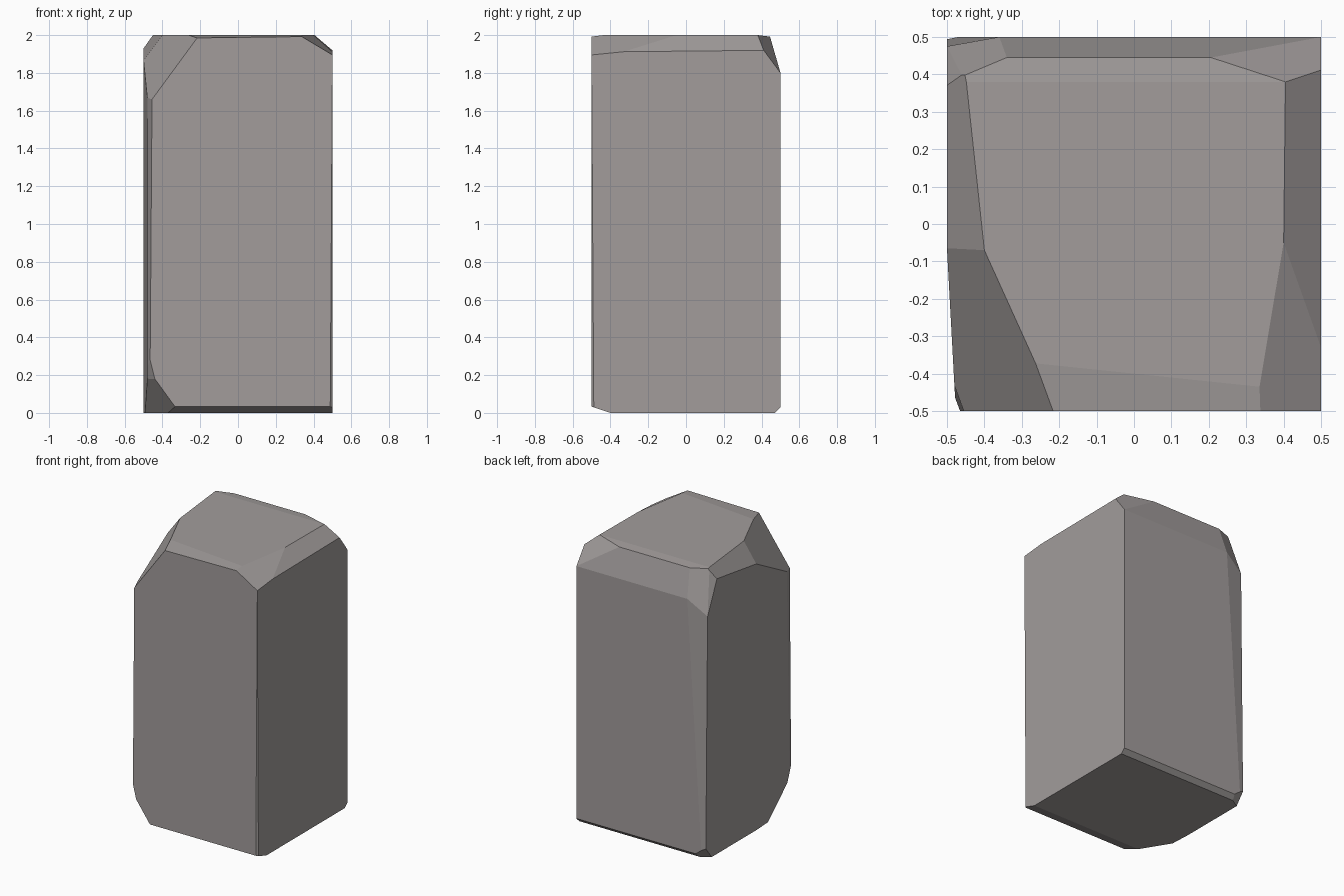
import bpy, bmesh
from mathutils import Vector

if "Cube" in bpy.data.objects:
    bpy.data.objects.remove(bpy.data.objects["Cube"])

CENTRE = Vector((0, 0, 1))

# Rough stone block, carved by planes
bm = bmesh.new()
bmesh.ops.create_cube(bm, size=1)
for v in bm.verts:
    v.co = (v.co.x, v.co.y, (v.co.z + 0.5) * 2)


def carve(p, q, r):
    """Slice off everything outside the plane through three points."""
    p, q, r = Vector(p), Vector(q), Vector(r)
    n = (q - p).cross(r - p).normalized()
    if n.dot(CENTRE - p) > 0:
        n = -n
    bmesh.ops.bisect_plane(bm, geom=bm.verts[:] + bm.edges[:] + bm.faces[:],
                           dist=1e-5, plane_co=p, plane_no=n, clear_outer=True)
    rim = [e for e in bm.edges if e.is_boundary]
    if rim:
        bmesh.ops.holes_fill(bm, edges=rim, sides=0)


# Side facets: left front turn, left front corner, left back, right front
carve((-.5, -.065, 0), (-.478, -.47, 0), (-.478, -.47, 1))
carve((-.478, -.47, 0), (-.465, -.5, .28), (-.455, -.5, 1.68))
carve((-.36, .5, 1.8), (-.47, .5, .05), (-.5, .475, 1.704))
carve((.5, -.5, 1.9), (.488, -.5, 0), (.5, -.488, 0))

# Top: gentle front and back slopes, then back chamfer
carve((0, -.4, 2), (-.22, -.5, 1.985), (.33, -.5, 1.992))
carve((0, .38, 2), (1, .38, 2), (0, .445, 1.992))
carve((0, .445, 1.992), (1, .445, 1.992), (0, .5, 1.8))

# Top right chamfer in three facets
carve((.405, .38, 2), (.4, -.05, 2), (.5, .17, 1.917))
carve((.4, -.05, 2), (.333, -.45, 2), (.5, -.45, 1.9))
carve((.405, .38, 2), (.5, .4, 1.935), (.5, .5, 1.8))

# Top left chamfer: front, middle, back corner facets
carve((-.4, -.07, 2), (-.22, -.5, 1.98), (-.475, -.48, 1.645))
carve((-.4, -.07, 2), (-.5, -.065, 1.867), (-.5, .375, 1.93))
carve((-.5, .375, 1.92), (-.5, .475, 1.704), (-.445, .42, 1.985))
carve((-.34, .445, 1.992), (-.5, .475, 1.704), (-.36, .5, 1.8))

# Bottom: front and back edges, left front corner, left back corner
carve((0, -.5, .033), (1, -.5, .033), (0, -.4, 0))
carve((0, .5, .03), (1, .5, .03), (0, .47, 0))
carve((-.335, -.5, .035), (-.44, -.5, .18), (-.5, -.19, 0))
carve((-.44, -.5, .18), (-.465, -.5, .28), (-.487, -.417, .162))
carve((-.5, .49, .076), (-.43, .485, .015), (-.5, .43, 0))

bmesh.ops.recalc_face_normals(bm, faces=bm.faces[:])
mesh = bpy.data.meshes.new("stone_block")
bm.to_mesh(mesh)
bm.free()

stone = bpy.data.materials.new("warm grey stone")
stone.diffuse_color = (0.36, 0.335, 0.33, 1)
stone.use_nodes = True
stone.node_tree.nodes["Principled BSDF"].inputs["Base Color"].default_value = stone.diffuse_color
mesh.materials.append(stone)
bpy.context.collection.objects.link(bpy.data.objects.new("stone_block", mesh))
